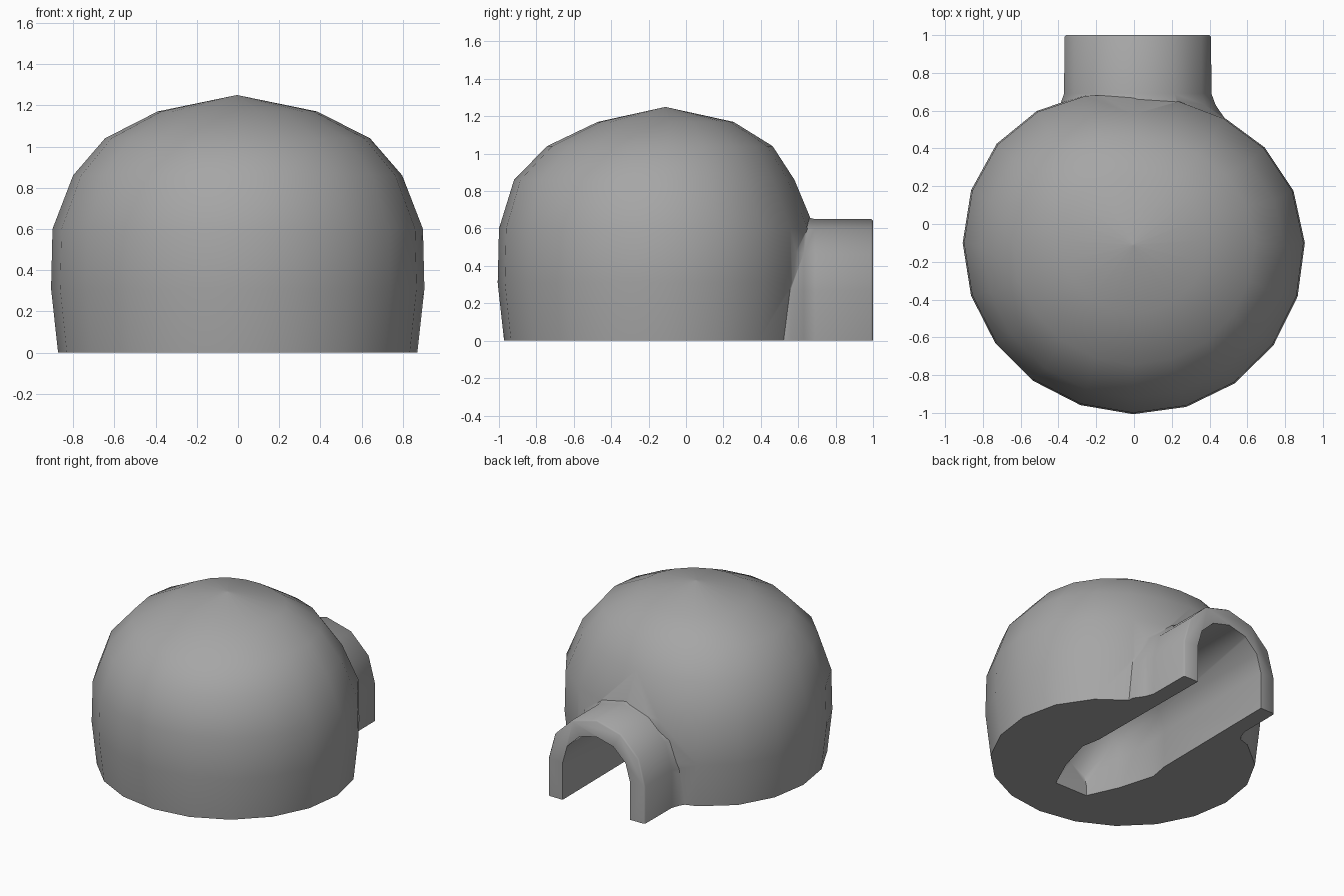
import bpy, bmesh
from math import sin, cos, pi, radians

default = bpy.data.objects.get("Cube")
if default:
    bpy.data.objects.remove(default, do_unlink=True)

grey = bpy.data.materials.new("plain grey")
grey.use_nodes = True
colour = (0.38, 0.38, 0.38, 1)
grey.diffuse_color = colour
grey.node_tree.nodes["Principled BSDF"].inputs["Base Color"].default_value = colour


def loft(name, rings):
    """Skin equal-length rings of points and cap both ends."""
    bm = bmesh.new()
    loops = [[bm.verts.new(p) for p in ring] for ring in rings]
    for a, b in zip(loops, loops[1:]):
        for i in range(len(a)):
            j = (i + 1) % len(a)
            bm.faces.new((a[i], a[j], b[j], b[i]))
    bm.faces.new(loops[0])
    bm.faces.new(loops[-1])
    bmesh.ops.recalc_face_normals(bm, faces=bm.faces[:])
    mesh = bpy.data.meshes.new(name)
    bm.to_mesh(mesh)
    bm.free()
    mesh.materials.append(grey)
    obj = bpy.data.objects.new(name, mesh)
    bpy.context.collection.objects.link(obj)
    return obj


def dome_ring(z, r, cy, sides=20):
    """Hand-shaped ring: flattened at the tunnel, fuller at the front left."""
    ring = []
    for i in range(sides):
        a = 2 * pi * i / sides
        flat = 0.125 * max(0, cos(a - radians(80))) ** 3
        bulge = 0.02 * max(0, cos(a + radians(40))) ** 3
        reach = r * (1 - flat + bulge)
        ring.append((reach * cos(a) - 0.005, cy + reach * sin(a), z))
    return ring


def arch(y, w, top, spring, base=0.0, steps=6):
    """Straight-sided round arch standing across the y axis."""
    ring = [(0.02 + w, y, base)]
    for i in range(steps + 1):
        a = pi * i / steps
        ring.append((0.02 + w * cos(a), y, spring + (top - spring) * sin(a)))
    return ring + [(0.02 - w, y, base)]


def combine(target, other, operation):
    """Apply a boolean to the target and discard the other solid."""
    mod = target.modifiers.new(operation.lower(), "BOOLEAN")
    mod.operation, mod.solver, mod.object = operation, "EXACT", other
    bpy.ops.object.select_all(action="DESELECT")
    target.select_set(True)
    bpy.context.view_layer.objects.active = target
    bpy.ops.object.modifier_apply(modifier=mod.name)
    bpy.data.objects.remove(other, do_unlink=True)


# Faceted dome with a shallow point: height, radius, centre
profile = ((0, 0.868, -0.1), (0.31, 0.902, -0.1), (0.6, 0.895, -0.1),
           (0.86, 0.795, -0.12), (1.04, 0.64, -0.1),
           (1.17, 0.385, -0.085), (1.249, 0.004, -0.11))
dome = loft("domed_shelter", [dome_ring(*r) for r in profile])

# Entrance tunnel, flared where it meets the dome and eased at the mouth
tunnel = loft("entrance_tunnel", [
    arch(0.3, 0.47, 0.7, 0.27), arch(0.56, 0.46, 0.69, 0.27),
    arch(0.63, 0.412, 0.665, 0.27), arch(0.69, 0.39, 0.65, 0.27),
    arch(0.99, 0.388, 0.65, 0.27), arch(1.0, 0.378, 0.64, 0.27)])
combine(dome, tunnel, "UNION")

# Arched passage, rounding to a close under the dome
passage = loft("passage_cutter", [
    arch(1.1, 0.27, 0.53, 0.27, -0.05), arch(0.0, 0.28, 0.53, 0.27, -0.05),
    arch(-0.14, 0.305, 0.53, 0.27, -0.05), arch(-0.4, 0.23, 0.45, 0.22, -0.05),
    arch(-0.62, 0.13, 0.2, 0.08, -0.05)])
combine(dome, passage, "DIFFERENCE")

dome.select_set(True)
bpy.context.view_layer.objects.active = dome
bpy.ops.object.shade_smooth_by_angle(angle=radians(50))
